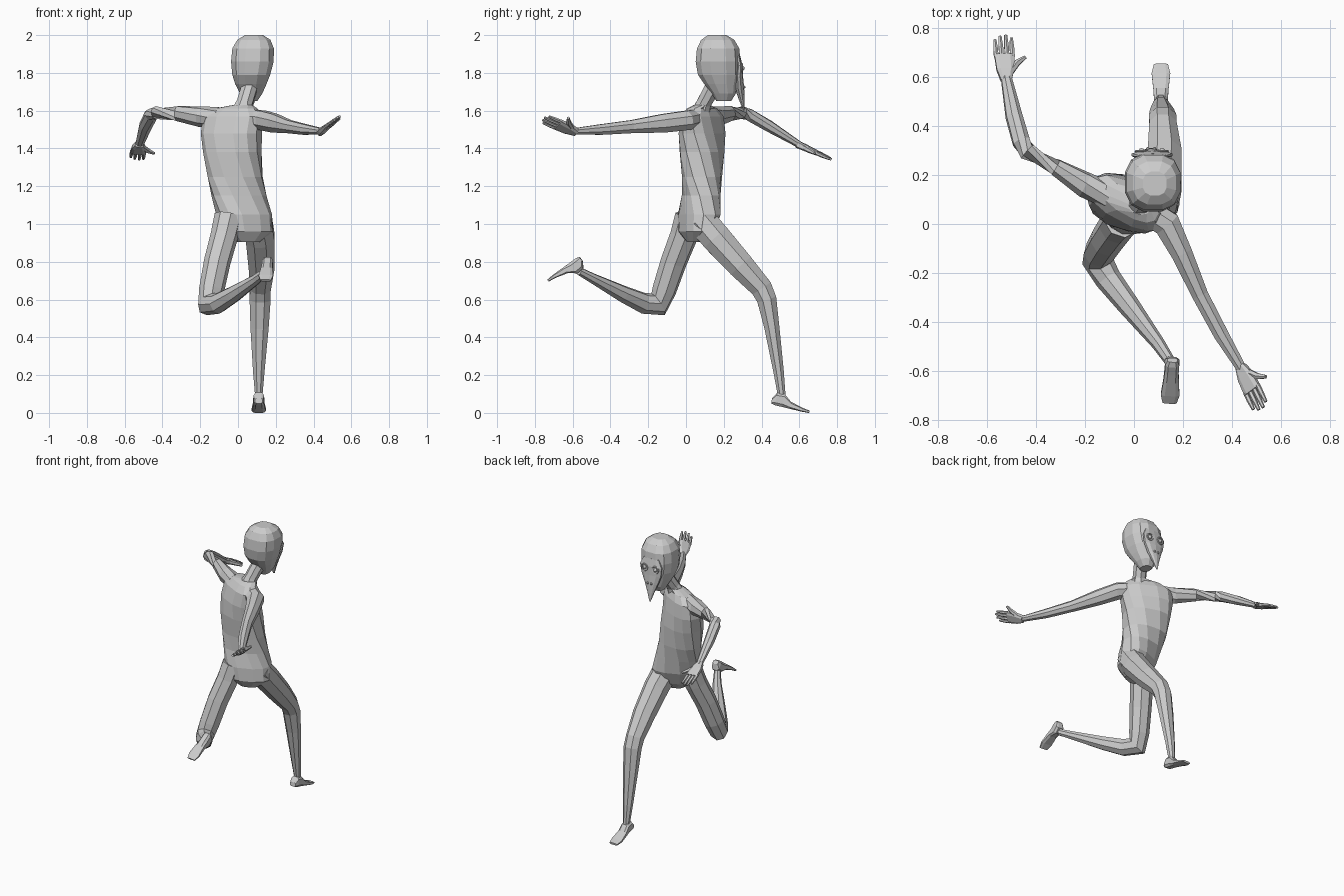
import bpy, bmesh
from math import cos, sin, pi, radians
from mathutils import Vector as V


def loft(name, rings, n=8, sq=1.0):
    """Skin a list of (centre, u, v) cross-sections; sq < 1 makes them boxier."""
    bm = bmesh.new()
    loops = []
    for c, u, v in rings:
        loop = []
        for i in range(n):
            a = 2 * pi * (i + 0.5) / n
            x, y = [abs(f) ** sq * (1 if f > 0 else -1) for f in (cos(a), sin(a))]
            loop.append(bm.verts.new(c + u * x + v * y))
        loops.append(loop)
    for a, b in zip(loops, loops[1:]):
        for i in range(n):
            bm.faces.new((a[i], a[(i + 1) % n], b[(i + 1) % n], b[i]))
    bm.faces.new(loops[0])
    bm.faces.new(loops[-1])
    bmesh.ops.recalc_face_normals(bm, faces=bm.faces)
    me = bpy.data.meshes.new(name)
    bm.to_mesh(me)
    bm.free()
    ob = bpy.data.objects.new(name, me)
    bpy.context.collection.objects.link(ob)
    return ob


def tube(name, pts, side, n=8):
    """Limb through points (x, y, z, radius_side, radius_other)."""
    P = [V(p[:3]) for p in pts]
    rings = []
    for i, p in enumerate(P):
        d = V()
        if i:
            d += (p - P[i - 1]).normalized()
        if i < len(P) - 1:
            d += (P[i + 1] - p).normalized()
        d.normalize()
        s = V(side)
        u = (s - d * s.dot(d)).normalized()
        rings.append((p, u * pts[i][3], d.cross(u) * pts[i][4]))
    return loft(name, rings, n)


def stack(name, rows, n, sq=1.0):
    """Horizontal rings (z, cx, cy, rx, ry, yaw)."""
    rings = []
    for z, x, y, rx, ry, yaw in rows:
        a = radians(yaw)
        rings.append((V((x, y, z)), V((cos(a), sin(a), 0)) * rx,
                      V((-sin(a), cos(a), 0)) * ry))
    return loft(name, rings, n, sq)


def foot(name, ankle, fwd, up):
    A, f, u = V(ankle), V(fwd).normalized(), V(up)
    u = (u - f * u.dot(f)).normalized()
    s = f.cross(u)
    prof = [(-.042, -.03, -.058, .022), (-.02, .005, -.066, .03),
            (.02, .005, -.068, .03), (.06, -.03, -.07, .033),
            (.125, -.052, -.074, .04), (.165, -.06, -.074, .03)]
    loft(name, [(A + f * a + u * (t + b) / 2, s * w, u * (t - b) / 2)
                for a, t, b, w in prof], 8, 0.6)


def hand(name, wrist, tip, thumb_side):
    W, d = V(wrist), V(tip) - V(wrist)
    L = d.length
    d.normalize()
    s = V(thumb_side)
    s = (s - d * s.dot(d)).normalized()
    q = d.cross(s)
    # palm
    loft(name + "_palm", [(W + d * (k * L), s * w, q * t) for k, w, t in
                          ((-.05, .023, .02), (.2, .038, .018), (.55, .043, .013))], 8, 0.6)
    # fingers
    for i, (off, ln) in enumerate(((-.034, .9), (-.012, .98), (.011, 1.0), (.033, .93))):
        p = [tuple(W + d * (k * L) + s * off * m) + (r, r) for k, m, r in
             ((.5, 1, .0105), (.75 * ln, 1, .0105), (ln, 1.02, .007))]
        tube(f"{name}_finger_{i + 1}", p, s, 6)
    # thumb
    p = [tuple(W + d * (k * L) + s * o) + (r, r) for k, o, r in
         ((.12, .015, .016), (.35, .05, .014), (.48, .085, .008))]
    tube(name + "_thumb", p, s, 6)


# torso, twisted between hips and shoulders
stack("torso", [
    (.905, .055, .045, .06, .035, 20), (.96, .05, .055, .14, .08, 22),
    (1.05, .032, .07, .15, .1, 22), (1.15, .005, .08, .146, .098, 10),
    (1.25, -.015, .085, .147, .105, -5), (1.38, -.03, .085, .155, .11, -18),
    (1.48, -.035, .085, .168, .1, -26), (1.57, -.025, .085, .172, .08, -28),
    (1.612, -.01, .085, .12, .055, -28), (1.63, .025, .085, .05, .045, -15)], 12, 0.8)

# neck and head
tube("neck", [(.02, .075, 1.58, .065, .055), (.035, .095, 1.64, .045, .042),
              (.06, .14, 1.72, .045, .045)], (1, 0, 0), 8)
stack("head", [
    (1.65, .068, .2, .035, .04, 0), (1.69, .07, .2, .06, .065, 0),
    (1.74, .068, .185, .085, .09, 0), (1.79, .07, .175, .103, .115, 0),
    (1.86, .076, .17, .116, .122, 0), (1.93, .08, .17, .113, .115, 0),
    (1.975, .084, .168, .09, .09, 0), (2.0, .085, .165, .05, .05, 0)], 12, 0.8)

# beaked mask on the face
stack("mask", [
    (1.89, .076, .277, .06, .01, 0), (1.84, .074, .283, .088, .016, 0),
    (1.78, .072, .28, .078, .022, 0), (1.72, .07, .283, .052, .025, 0),
    (1.66, .068, .295, .026, .016, 0), (1.6, .066, .307, .005, .004, 0)], 10)
for sx, nm in ((-1, "left"), (1, "right")):
    eye = V((.073 + sx * .042, .297, 1.825))
    bpy.ops.mesh.primitive_torus_add(major_segments=12, minor_segments=5, major_radius=.023,
                                     minor_radius=.005, location=eye, rotation=(pi / 2, 0, 0))
    bpy.context.object.name = nm + "_eye_rim"
    bpy.ops.mesh.primitive_uv_sphere_add(segments=10, ring_count=6, radius=.013, location=eye)
    bpy.context.object.name = nm + "_eye"
    bpy.ops.mesh.primitive_uv_sphere_add(segments=8, ring_count=5, radius=.008,
                                         location=(.07 + sx * .014, .307, 1.725))
    bpy.context.object.name = nm + "_nostril"

# arms
tube("forward_arm", [
    (-.1, .115, 1.565, .055, .055), (-.2, .16, 1.568, .055, .053),
    (-.32, .232, 1.585, .042, .036), (-.435, .295, 1.59, .038, .034),
    (-.46, .335, 1.578, .038, .034), (-.49, .44, 1.518, .036, .031),
    (-.522, .6, 1.42, .023, .018)], (.5, -.3, .1), 8)
tube("backward_arm", [
    (.06, .05, 1.56, .055, .05), (.135, .0, 1.548, .06, .055),
    (.195, -.12, 1.533, .047, .053), (.27, -.29, 1.515, .036, .037),
    (.355, -.45, 1.5, .033, .03), (.442, -.595, 1.49, .022, .018)], (1, .5, 0), 8)
hand("forward_hand", (-.522, .595, 1.42), (-.535, .77, 1.343), (1, 0, -.1))
hand("backward_hand", (.44, -.59, 1.49), (.52, -.755, 1.558), (.075, .045, .05))

# legs
tube("front_leg", [
    (.1, .08, 1.02, .085, .085), (.118, .16, .925, .082, .085),
    (.125, .29, .78, .074, .076), (.118, .4, .66, .06, .062),
    (.117, .428, .6, .06, .056), (.114, .455, .45, .052, .043),
    (.11, .49, .22, .033, .03), (.11, .507, .09, .021, .022)], (1, 0, 0), 8)
foot("front_foot", (.11, .502, .1), (0, .985, -.17), (0, .17, .985))
tube("rear_leg", [
    (-.05, .02, 1.04, .075, .08), (-.072, -.01, .94, .073, .075),
    (-.11, -.065, .8, .071, .07), (-.14, -.115, .65, .068, .064),
    (-.15, -.148, .575, .062, .07), (-.105, -.225, .58, .054, .056),
    (-.02, -.335, .63, .045, .045), (.1, -.49, .71, .028, .028),
    (.15, -.565, .75, .022, .022)], (.85, .45, -.34), 8)
foot("rear_foot", (.155, -.56, .755), (-.06, -.77, -.64), (0, .64, -.77))
